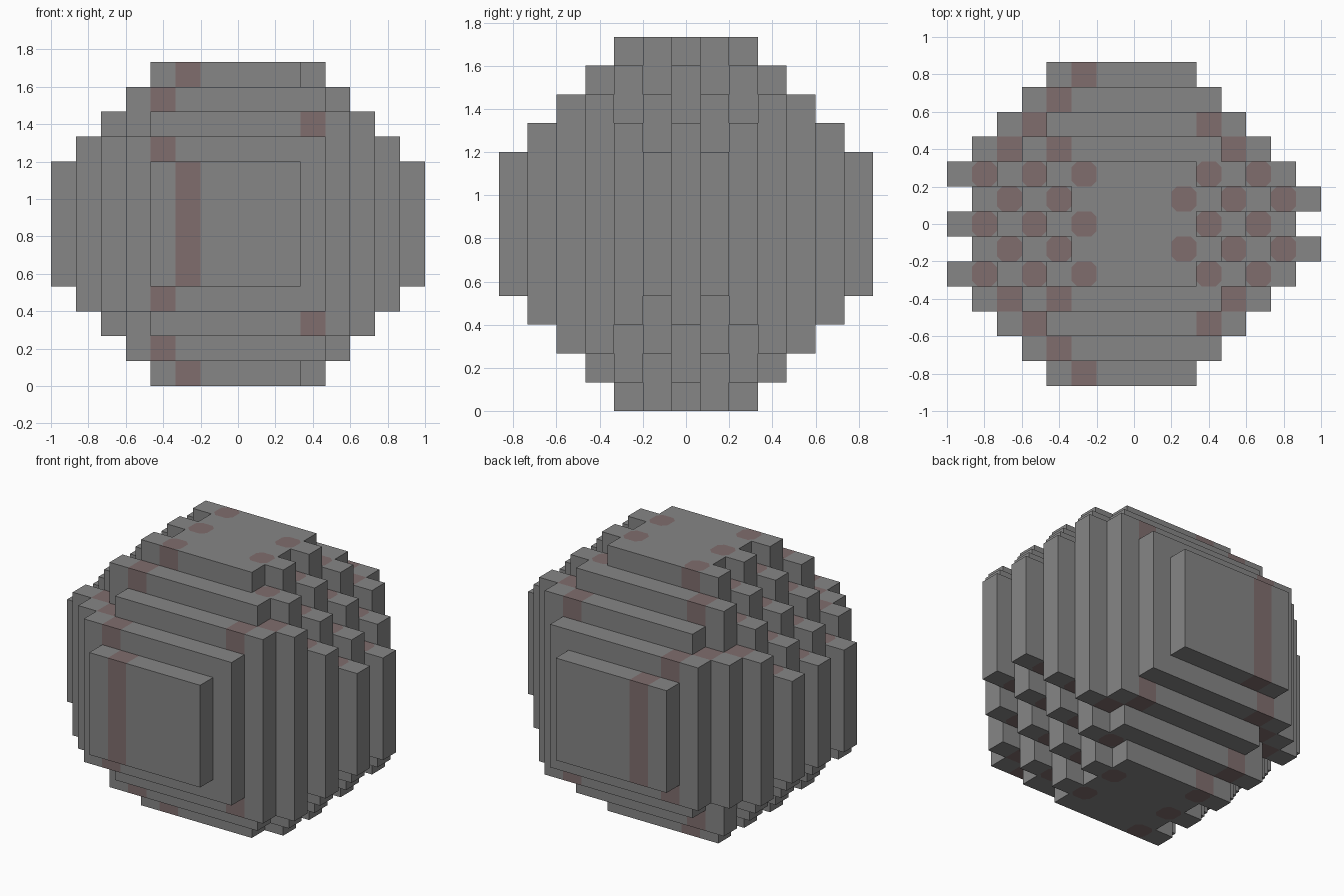
import bpy
import bmesh
from mathutils import Vector

if "Cube" in bpy.data.objects:
    bpy.data.objects.remove(bpy.data.objects["Cube"])

CELL = 2 / 15
FLAT = 2      # half size of the flat caps, in cells
REACH = 6     # outermost row and layer
CHAMFER = 0.22


def make_material(name, colour):
    mat = bpy.data.materials.new(name)
    mat.use_nodes = True
    mat.diffuse_color = (*colour, 1)
    mat.node_tree.nodes["Principled BSDF"].inputs["Base Color"].default_value = (*colour, 1)
    return mat


def half_length(row, layer):
    """Half the length of a course of blocks, or nothing outside the ball."""
    a, b = max(abs(row), FLAT), max(abs(layer), FLAT)
    if a + b > REACH + FLAT:
        return None
    return min(9 - max(a, b), 12 - a - b)


# Courses of staggered blocks; the second cell from the overhanging end is tinted
cells = {}
span = range(-REACH, REACH + 1)
for row in span:
    for layer in span:
        half = half_length(row, layer)
        if half is None:
            continue
        side = 1 if (half + row) % 2 == 0 else -1
        start = -half + (0 if side > 0 else -1)   # cell i spans i+0.5 .. i+1.5
        count = 2 * half
        tinted = start + (count - 2 if side > 0 else 1)
        for i in range(start, start + count):
            cells[i, row, layer] = int(i == tinted)

# Outer skin of the ball
bm = bmesh.new()


def add_face(points, material):
    face = bm.faces.new([bm.verts.new(p) for p in points])
    face.material_index = material


def add_spot(corners):
    """Tinted octagon with four grey corner triangles."""
    ring = []
    for n, p in enumerate(corners):
        before = p.lerp(corners[n - 1], CHAMFER)
        after = p.lerp(corners[(n + 1) % 4], CHAMFER)
        ring += [before, after]
        add_face([before, p, after], 0)
    add_face(ring, 1)


for (i, row, layer), tint in cells.items():
    centre = Vector((i + 1, row, layer + REACH + 0.5)) * CELL
    for axis in range(3):
        for sign in (-1, 1):
            step = [0, 0, 0]
            step[axis] = sign
            if (i + step[0], row + step[1], layer + step[2]) in cells:
                continue
            normal = Vector(step) * CELL / 2
            u = Vector([CELL / 2 if n == (axis + 1) % 3 else 0 for n in range(3)])
            v = Vector([CELL / 2 if n == (axis + 2) % 3 else 0 for n in range(3)]) * sign
            mid = centre + normal
            corners = [mid - u - v, mid + u - v, mid + u + v, mid - u + v]
            if tint and axis == 2 and abs(row) <= FLAT:
                add_spot(corners)
            else:
                add_face(corners, tint)

bmesh.ops.remove_doubles(bm, verts=bm.verts, dist=CELL / 100)
mesh = bpy.data.meshes.new("block_ball")
bm.to_mesh(mesh)
bm.free()
mesh.materials.append(make_material("stone grey", (0.24, 0.24, 0.24)))
mesh.materials.append(make_material("dusty red", (0.215, 0.155, 0.155)))
ball = bpy.data.objects.new("block_ball", mesh)
bpy.context.collection.objects.link(ball)
